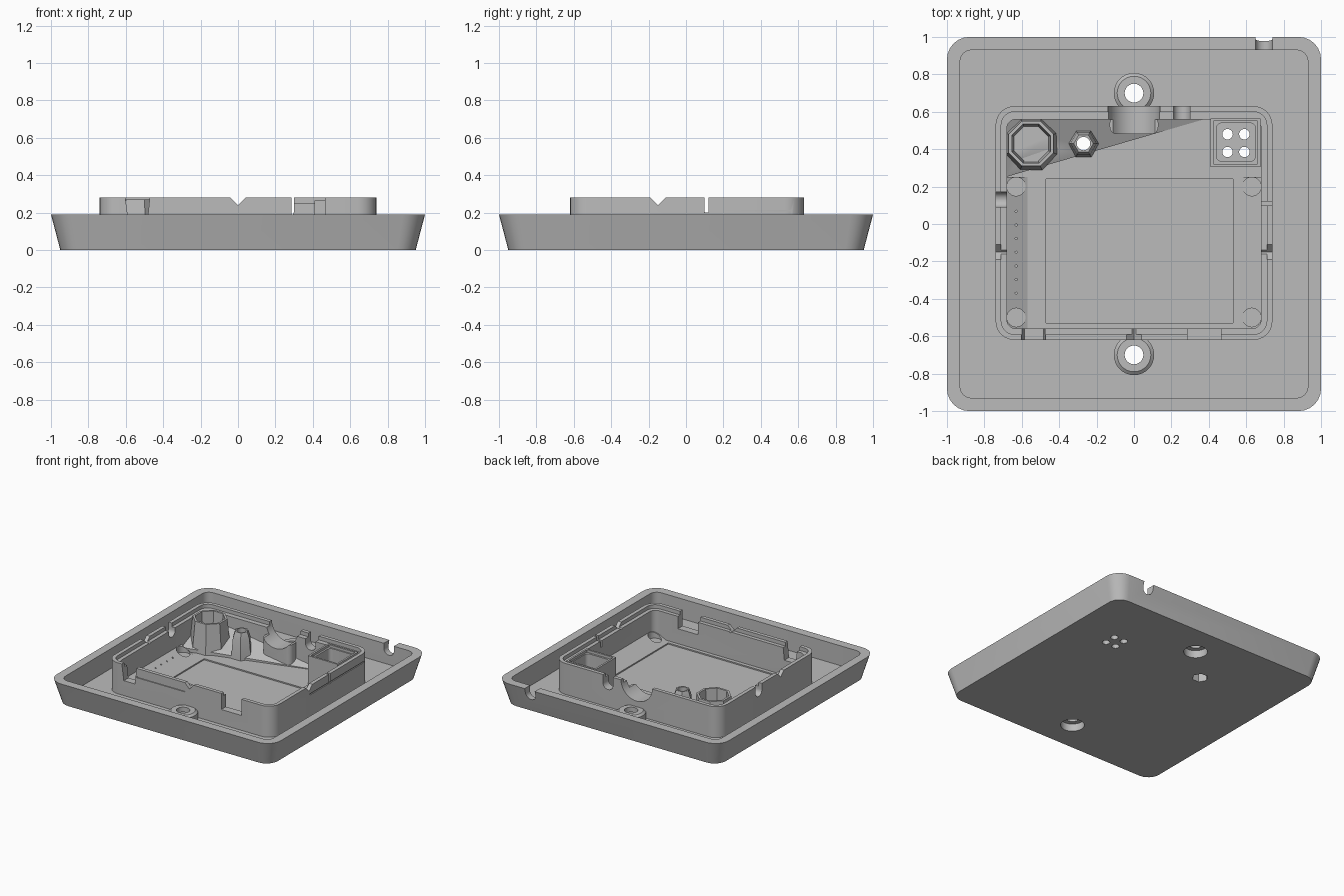
import bpy, bmesh, math

cube = bpy.data.objects.get("Cube")
if cube:
    bpy.data.objects.remove(cube, do_unlink=True)

grey = bpy.data.materials.new("plain grey")
grey.use_nodes = True
COLOUR = (0.5, 0.5, 0.5, 1)
grey.diffuse_color = COLOUR
grey.node_tree.nodes["Principled BSDF"].inputs["Base Color"].default_value = COLOUR


def rrect(x0, x1, y0, y1, r, n=6):
    """Rounded rectangle outline."""
    pts = []
    corners = [(x1 - r, y1 - r), (x0 + r, y1 - r), (x0 + r, y0 + r), (x1 - r, y0 + r)]
    for k, (cx, cy) in enumerate(corners):
        for i in range(n + 1):
            a = math.pi / 2 * (k + i / n)
            pts.append((cx + r * math.cos(a), cy + r * math.sin(a)))
    return pts


def rect(x0, x1, y0, y1):
    return [(x0, y0), (x1, y0), (x1, y1), (x0, y1)]


def ngon(cx, cy, r, n=32, turn=0.0):
    return [(cx + r * math.cos(2 * math.pi * (i + turn) / n),
             cy + r * math.sin(2 * math.pi * (i + turn) / n)) for i in range(n)]


def loft(name, rings):
    """Closed solid skinned through rings of 3D points."""
    bm = bmesh.new()
    loops = [[bm.verts.new(p) for p in ring] for ring in rings]
    n = len(loops[0])
    for a, b in zip(loops, loops[1:]):
        for i in range(n):
            j = (i + 1) % n
            bm.faces.new((a[i], a[j], b[j], b[i]))
    bm.faces.new(loops[0][::-1])
    bm.faces.new(loops[-1])
    bmesh.ops.recalc_face_normals(bm, faces=bm.faces)
    mesh = bpy.data.meshes.new(name)
    bm.to_mesh(mesh)
    bm.free()
    mesh.materials.append(grey)
    obj = bpy.data.objects.new(name, mesh)
    bpy.context.collection.objects.link(obj)
    return obj


def stack(name, *levels):
    """Solid from (outline, height) levels."""
    return loft(name, [[(x, y, z) for x, y in outline] for outline, z in levels])


def prism(name, outline, lo, hi, axis="z"):
    place = {"z": lambda a, b, t: (a, b, t),
             "y": lambda a, b, t: (a, t, b),
             "x": lambda a, b, t: (t, a, b)}[axis]
    return loft(name, [[place(a, b, t) for a, b in outline] for t in (lo, hi)])


def cut(targets, *cutters):
    """Subtract the cutters from each target, then drop them."""
    for obj in targets:
        bpy.context.view_layer.objects.active = obj
        for c in cutters:
            m = obj.modifiers.new("cut", "BOOLEAN")
            m.operation = "DIFFERENCE"
            m.solver = "EXACT"
            m.object = c
            bpy.ops.object.modifier_apply(modifier=m.name)
    for c in cutters:
        bpy.data.objects.remove(c, do_unlink=True)


FLOOR = 0.03
parts = []

# Tray with sloping sides, recessed floor, display pocket and cable notch
tray = stack("tray", (rrect(-.95, .95, -.95, .95, .1), 0), (rrect(-1, 1, -1, 1, .12), .19))
cut([tray],
    prism("recess", rrect(-.93, .93, -.93, .93, .06), FLOOR, .3),
    prism("pocket", rect(-.47, .53, -.53, .24), .02, .1),
    prism("rim_notch", rrect(.65, .74, .105, .3, .044), .9, 1.1, "y"))
parts.append(tray)

# Inner wall with a stepped lip
wall = prism("inner_wall", rrect(-.74, .74, -.62, .63, .1), .02, .28)
cut([wall],
    prism("inside", rrect(-.68, .68, -.56, .56, .05), -.1, .4),
    prism("lip_step", rrect(-.71, .71, -.59, .6, .07), .25, .4))

# Openings in the wall: V grooves, ports and cable channels
cut([wall],
    prism("v_front", [(-.045, .285), (0, .24), (.045, .285)], -.7, -.5, "y"),
    prism("v_sides", [(-.195, .285), (-.15, .24), (-.105, .285)], -.8, .8, "x"),
    stack("port_left", (rect(-.585, -.485, -.7, -.5), .15), (rect(-.605, -.47, -.7, -.5), .3)),
    prism("port_right", rect(.285, .465, .15, .3), -.7, -.5, "y"),
    prism("cable_back", rrect(.21, .3, .17, .4, .044), .5, .7, "y"),
    prism("cable_side", rrect(.09, .17, .19, .4, .039), -.8, -.6, "x"),
    prism("slit_side", rect(.1, .12, .2, .4), .6, .8, "x"),
    prism("seam_front", rect(-.47, -.04, .205, .215), -.7, -.612, "y"),
    prism("seam_side", rect(-.14, .6, .205, .215), .732, .8, "x"))
parts.append(wall)

# Cradle for the round connector
cradle = prism("connector_cradle", rrect(-.13, .13, .48, .58, .04), .02, .2)
cut([wall, cradle], prism("connector", ngon(0, .285, .14, 40), .4, .7, "y"))
parts.append(cradle)

# Screw bosses, counterbored from below
for name, y in (("front_screw_boss", -.7), ("back_screw_boss", .7)):
    boss = stack(name, (ngon(0, y, .108), .01), (ngon(0, y, .108), .085), (ngon(0, y, .09), .1))
    cut([boss, tray, wall],
        prism("counterbore", ngon(0, y, .087), -.1, .06),
        prism("screw_hole", ngon(0, y, .05), -.1, .3))
    parts.append(boss)

# Sloping fillets along both side walls, relieved at the display corners
for name, s in (("left_slope", 1), ("right_slope", -1)):
    slope = prism(name, [(s * .69, .02), (s * .69, .09), (s * .57, .03), (s * .57, .02)],
                  -.57, .25, "y")
    cut([slope], *[prism("relief", ngon(s * .63, y, .05, 24), FLOOR, .2) for y in (.2, -.5)])
    if s < 0:
        cut([slope], *[prism("pin_hole", ngon(s * .63, -.37 + i * .073, .006, 8), .045, .2)
                       for i in range(7)])
    parts.append(slope)

# Sloping corner web behind the towers
web_outline = [(-.69, .57), (.41, .57), (-.69, .25)]
web = loft("corner_web", [[(x, y, .02) for x, y in web_outline],
                          [(x, y, z) for (x, y), z in zip(web_outline, (.2, .032, .06))]])
parts.append(web)

# Octagonal cup
cup = stack("octagonal_cup", (ngon(-.55, .43, .155, 8, .5), .02), (ngon(-.55, .43, .13, 8, .5), .27))
cut([cup, web], stack("cup_hollow", (ngon(-.55, .43, .1, 8, .5), .09),
                      (ngon(-.55, .43, .114, 8, .5), .3)))
parts.append(cup)

# Hexagonal button tower with a hole right through
tower = stack("hexagonal_tower", (ngon(-.27, .43, .085, 6), .02),
              (ngon(-.27, .43, .07, 6), .19), (ngon(-.27, .43, .052, 6), .24))
cut([tower, tray, web],
    prism("button_seat", ngon(-.27, .43, .06, 6), -.1, .1),
    prism("button_hole", ngon(-.27, .43, .036, 24), -.1, .4))
parts.append(tower)

# Sensor housing with four vents
housing = prism("sensor_housing", rect(.41, .675, .305, .565), .02, .265)
cut([housing],
    prism("rebate", rect(.425, .66, .32, .55), .245, .4),
    prism("chamber", rrect(.44, .65, .335, .54, .03), .06, .4))
cut([housing, tray], *[prism("vent", ngon(x, y, .028, 24), -.1, .2)
                       for x in (.5, .59) for y in (.385, .48)])
parts.append(housing)

# Crisp edges with smooth rounds
bpy.ops.object.select_all(action="DESELECT")
for obj in parts:
    obj.select_set(True)
bpy.context.view_layer.objects.active = tray
bpy.ops.object.shade_smooth_by_angle(angle=math.radians(25))
